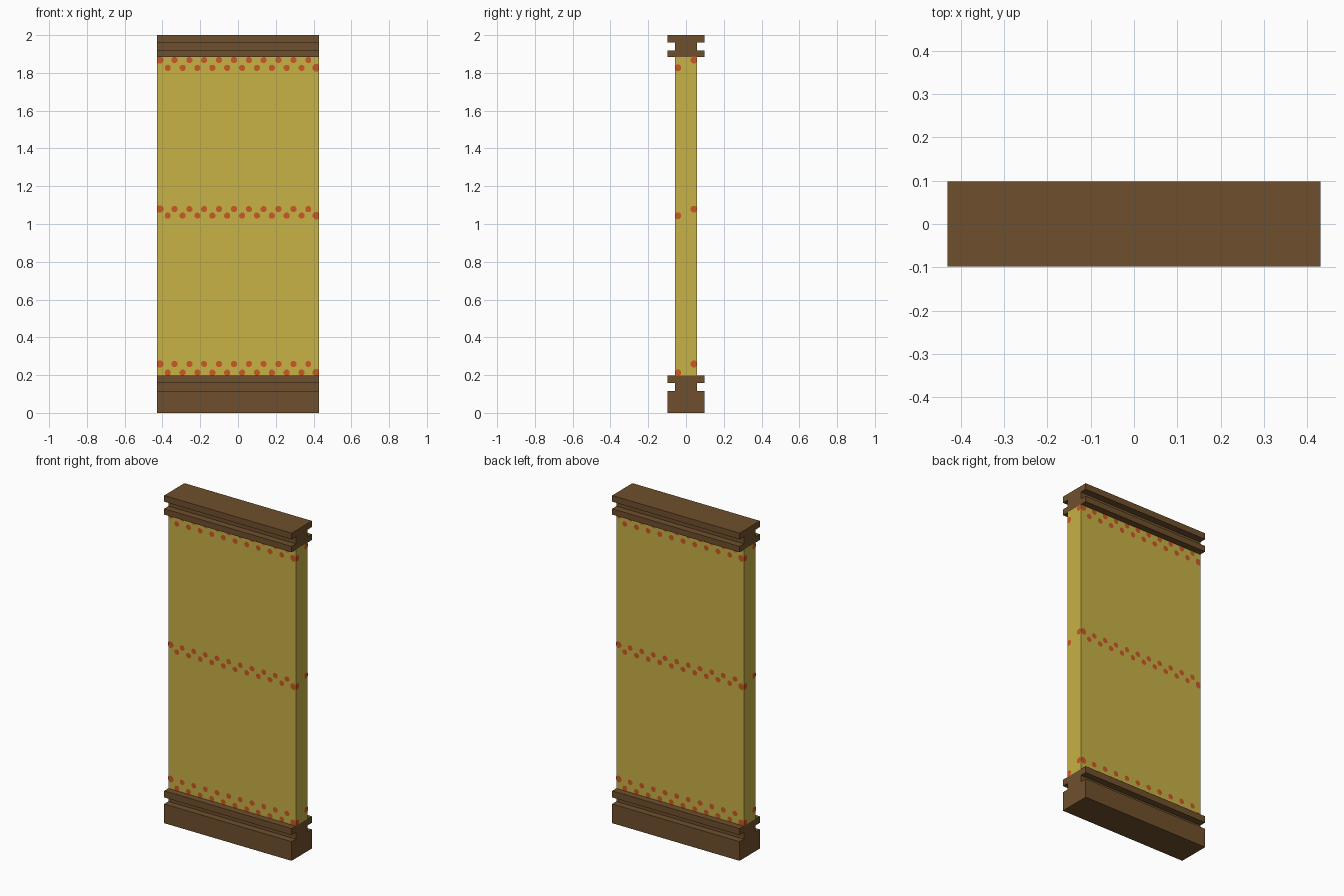
import bpy, bmesh, math
from mathutils import Matrix

if "Cube" in bpy.data.objects:
    bpy.data.objects.remove(bpy.data.objects["Cube"])

HX, HY, BEAM = 0.43, 0.057, 0.098   # half width, panel half depth, beam half depth


def material(name, rgb):
    m = bpy.data.materials.new(name)
    m.diffuse_color = (*rgb, 1)
    m.use_nodes = True
    m.node_tree.nodes["Principled BSDF"].inputs["Base Color"].default_value = m.diffuse_color
    return m


wood = material("dark wood", (0.159, 0.080, 0.026))
cloth = material("mustard yellow", (0.578, 0.445, 0.061))
orange = material("burnt orange", (0.604, 0.098, 0.018))


def finish(name, bm, mat):
    me = bpy.data.meshes.new(name)
    bm.to_mesh(me)
    bm.free()
    me.materials.append(mat)
    ob = bpy.data.objects.new(name, me)
    bpy.context.collection.objects.link(ob)
    return ob


def beam(name, z):
    """Grooved beam: I-shaped y-z profile extruded along x."""
    half = [(BEAM, z[0]), (BEAM, z[1]), (HY, z[1]), (HY, z[2]), (BEAM, z[2]), (BEAM, z[3])]
    prof = half + [(-y, h) for y, h in reversed(half)]
    bm = bmesh.new()
    f = bm.faces.new([bm.verts.new((-HX, y, h)) for y, h in prof])
    r = bmesh.ops.extrude_face_region(bm, geom=[f])
    bmesh.ops.translate(bm, vec=(2 * HX, 0, 0),
                        verts=[v for v in r["geom"] if isinstance(v, bmesh.types.BMVert)])
    bmesh.ops.recalc_face_normals(bm, faces=bm.faces)
    return finish(name, bm, wood)


beam("base_beam", (0, 0.117, 0.157, 0.197))
beam("top_beam", (1.883, 1.919, 1.962, 2.0))

# Panel between the beams
bm = bmesh.new()
bmesh.ops.create_cube(bm, size=1)
bmesh.ops.scale(bm, vec=(2 * HX, 2 * HY, 1.883 - 0.197), verts=bm.verts)
bmesh.ops.translate(bm, vec=(0, 0, 1.04), verts=bm.verts)
finish("panel", bm, cloth)

# Painted dots: zigzag rows on all four sides, made for the -y side then turned
ROWS = ((1.868, 1.827), (1.079, 1.044), (0.259, 0.213))


def dot(bm, x, z, r, half, depth, turn):
    vs = []
    for k in range(8):
        a = math.pi / 8 + k * math.pi / 4
        px = max(-half, min(half, x + r * math.cos(a)))
        vs.append(bm.verts.new(turn @ Matrix.Translation((px, -depth - 0.002, z + r * math.sin(a))).translation))
    bm.faces.new(vs)


bm = bmesh.new()
for side in range(4):
    turn = Matrix.Rotation(side * math.pi / 2, 3, 'Z')
    wide = side % 2 == 0
    for upper, lower in ROWS:
        if wide:
            for i in range(11):
                x = -0.415 + i * 0.0787
                dot(bm, x, upper, 0.021 if i == 0 else 0.017, HX, HY, turn)
                dot(bm, -x, lower, 0.021 if i == 0 else 0.017, HX, HY, turn)
        else:
            dot(bm, 0.042, upper, 0.019, HY, HX, turn)
            dot(bm, -0.044, lower, 0.019, HY, HX, turn)
finish("painted_dots", bm, orange)
